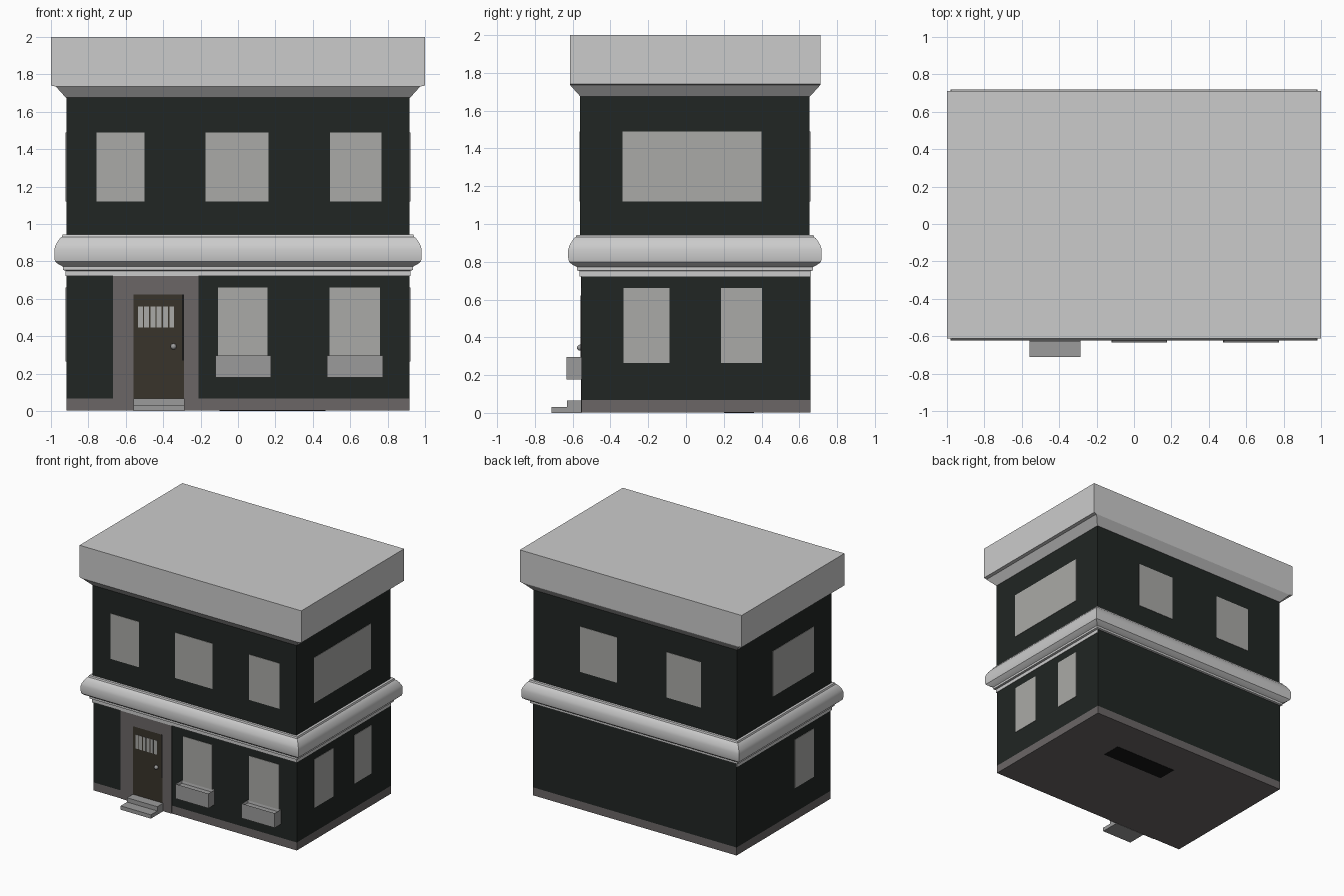
import bpy, bmesh
from mathutils import Matrix

default_cube = bpy.data.objects.get("Cube")
if default_cube:
    bpy.data.objects.remove(default_cube, do_unlink=True)


def material(name, r, g, b):
    mat = bpy.data.materials.new(name)
    mat.use_nodes = True
    mat.diffuse_color = (r, g, b, 1)
    mat.node_tree.nodes["Principled BSDF"].inputs["Base Color"].default_value = (r, g, b, 1)
    return mat


WALL = material("dark_wall", .015, .019, .017)
STONE = material("stone", .145, .133, .133)
GLASS = material("window_grey", .4, .4, .385)
SILL = material("concrete", .33, .33, .33)
DOOR = material("dark_wood", .04, .033, .024)
GAP = material("shadow_gap", .008, .008, .008)


def finish(name, bm, mat):
    bmesh.ops.recalc_face_normals(bm, faces=bm.faces)
    mesh = bpy.data.meshes.new(name)
    bm.to_mesh(mesh)
    bm.free()
    obj = bpy.data.objects.new(name, mesh)
    bpy.context.collection.objects.link(obj)
    if mat:
        mesh.materials.append(mat)
    return obj


def box(name, xs, ys, zs, mat=None):
    """Box given by its ranges along x, y and z."""
    bm = bmesh.new()
    ranges = (xs, ys, zs)
    scale = Matrix.Diagonal([b - a for a, b in ranges] + [1])
    move = Matrix.Translation([(a + b) / 2 for a, b in ranges])
    bmesh.ops.create_cube(bm, size=1, matrix=move @ scale)
    return finish(name, bm, mat)


def moulding(name, half_x, half_y, mid_y, profile, mat=None):
    """Rectangular rings, each pushed out by an offset at a height, joined and capped."""
    bm = bmesh.new()
    rings = []
    for out, z in profile:
        x, y = half_x + out, half_y + out
        rings.append([bm.verts.new((sx * x, mid_y + sy * y, z))
                      for sx, sy in ((-1, -1), (1, -1), (1, 1), (-1, 1))])
    for low, high in zip(rings, rings[1:]):
        for i in range(4):
            j = (i + 1) % 4
            bm.faces.new((low[i], low[j], high[j], high[i]))
    bm.faces.new(rings[0][::-1])
    bm.faces.new(rings[-1])
    return finish(name, bm, mat)


# Walls and plinth
HX, FRONT, BACK = .918, -.553, .66
UP_FRONT, UP_BACK = -.56, .655
box("plinth", (-HX, HX), (FRONT, BACK), (.002, .067), STONE)
box("lower_wall", (-HX, HX), (FRONT, BACK), (.067, .75), WALL)
box("upper_wall", (-HX, HX), (UP_FRONT, UP_BACK), (.9, 1.69), WALL)
box("floor_hatch", (-.1, .467), (.2, .36), (0, .01), GAP)

# Flat-topped cornice with a sloped underside
moulding("roof_cornice", .92, .608, .0485,
         [(0, 1.675), (.054, 1.735), (.08, 1.74), (.08, 2)]).scale = (1, 1, 1)
roof = bpy.data.objects["roof_cornice"]
for v in roof.data.vertices:
    v.co.y = max(-.613, min(.712, v.co.y))

# Rounded band between the storeys
band = moulding("storey_band", HX, .607, .0475,
                [(.003, .722), (.003, .75), (.018, .755), (.018, .772), (.045, .787),
                 (.06, .8), (.064, .82), (.064, .865), (.058, .885), (.046, .907),
                 (.032, .926), (.024, .93), (.02, .943)])
bpy.ops.object.select_all(action="DESELECT")
band.select_set(True)
bpy.context.view_layer.objects.active = band
bpy.ops.object.shade_smooth_by_angle(angle=.6)

# Windows, set almost flush with the walls
T = .003
UPPER, LOWER, SIDE_LOWER = (1.12, 1.49), (.295, .66), (.265, .66)
for i, xs in enumerate([(-.757, -.5), (-.175, .162), (.492, .767)]):
    box(f"upper_front_window_{i}", xs, (UP_FRONT - T, UP_FRONT + T), UPPER, GLASS)
for i, xs in enumerate([(-.107, .157), (.49, .76)]):
    box(f"lower_front_window_{i}", xs, (FRONT - T, FRONT + T), LOWER, GLASS)
for i, xs in enumerate([(-.596, -.283), (.162, .497)]):
    box(f"back_window_{i}", xs, (UP_BACK - T, UP_BACK + T), UPPER, GLASS)
sides = [(1, (-.335, .4), UPPER), (1, (-.33, -.088), SIDE_LOWER), (1, (.185, .402), SIDE_LOWER),
         (-1, (-.331, .197), UPPER), (-1, (-.331, -.087), SIDE_LOWER)]
for i, (s, ys, zs) in enumerate(sides):
    box(f"side_window_{i}", sorted((s * (HX - T), s * (HX + T))), ys, zs, GLASS)

# Window boxes with a hollow top
for i, left in enumerate((-.12, .477)):
    planter = box(f"window_box_{i}", (left, left + .297), (-.633, FRONT), (.178, .297), SILL)
    bm = bmesh.new()
    bm.from_mesh(planter.data)
    top = [f for f in bm.faces if f.normal.z > .9]
    bmesh.ops.inset_region(bm, faces=top, thickness=.01)
    bmesh.ops.translate(bm, verts=top[0].verts, vec=(0, 0, -.02))
    bm.to_mesh(planter.data)
    bm.free()

# Door surround, door and its grille
SUR = FRONT - .004
for side, xs in (("right", (-.668, -.558)), ("left", (-.29, -.21))):
    box(f"{side}_door_jamb", xs, (SUR, FRONT + T), (.002, .74), STONE)
box("door_lintel", (-.558, -.29), (SUR, FRONT + T), (.622, .74), STONE)
box("door", (-.558, -.29), (FRONT - .002, FRONT + T), (.06, .622), DOOR)
box("door_gap", (-.299, -.289), (SUR - .001, FRONT), (.27, .622), GAP)
for i in range(6):
    x = -.535 + i * .0335
    box(f"door_pane_{i}", (x, x + .026), (SUR, FRONT), (.447, .56), GLASS)

bm = bmesh.new()
bmesh.ops.create_uvsphere(bm, u_segments=16, v_segments=10, radius=.016,
                          matrix=Matrix.Translation((-.345, -.561, .345)))
for f in bm.faces:
    f.smooth = True
finish("door_knob", bm, SILL)

# Entrance steps
box("lower_step", (-.56, -.287), (-.712, FRONT), (0, .031), SILL)
box("upper_step", (-.56, -.287), (-.63, FRONT), (.031, .066), SILL)
